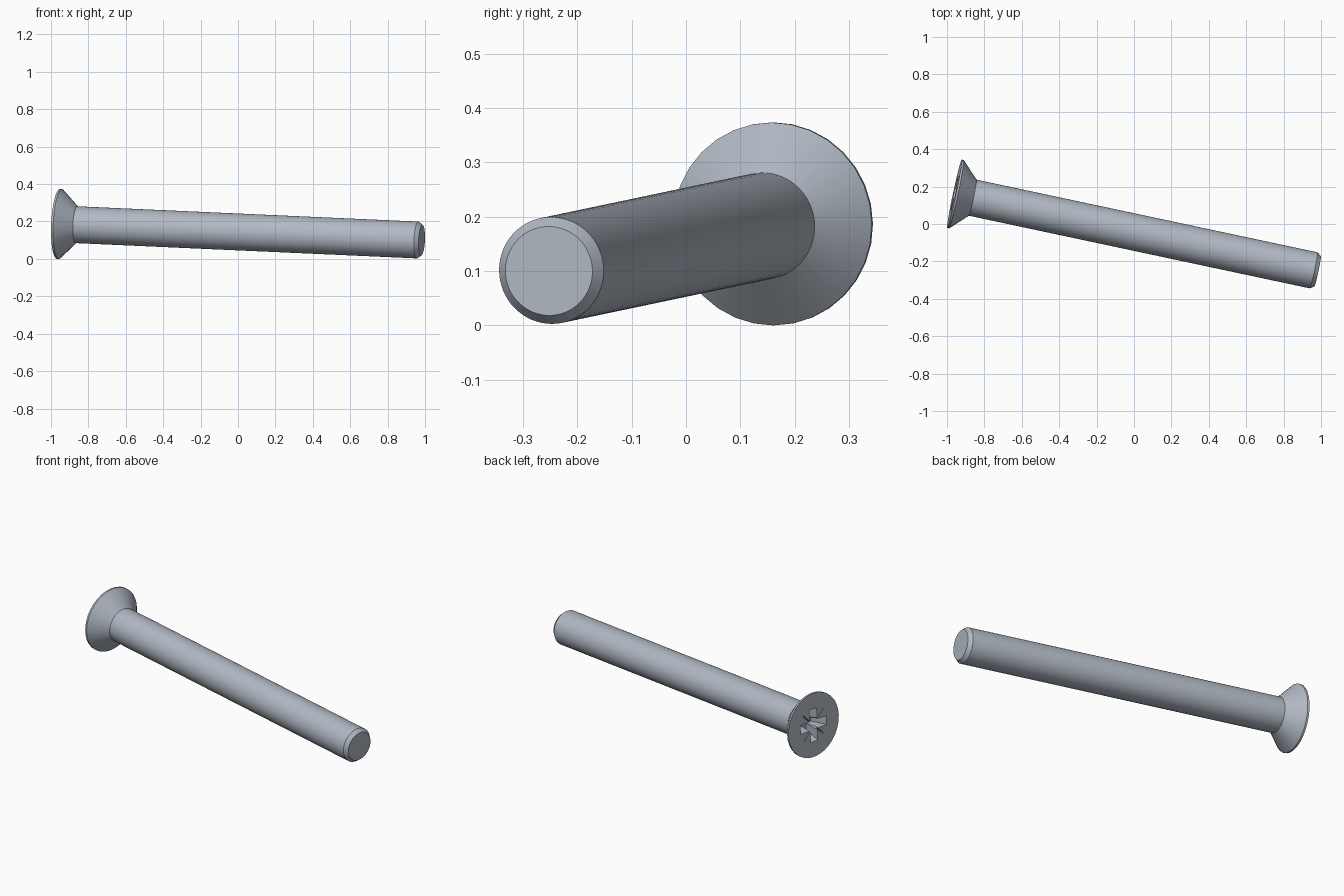
import bpy, bmesh, math
from mathutils import Matrix, Vector

if "Cube" in bpy.data.objects:
    bpy.data.objects.remove(bpy.data.objects["Cube"])

steel = bpy.data.materials.new("steel")
steel.use_nodes = True
COLOUR = (0.44, 0.485, 0.55, 1)
steel.diffuse_color = COLOUR
steel.node_tree.nodes["Principled BSDF"].inputs["Base Color"].default_value = COLOUR

# Screw axis runs from the head face to the tip
HEAD = Vector((-0.96, 0.1615, 0.187))
TIP = Vector((0.9825, -0.2525, 0.1))
LENGTH = (TIP - HEAD).length
axis = (TIP - HEAD).normalized()
up = (Vector((0, 0, 1)) - axis * axis.z).normalized()
side = up.cross(axis)
PLACE = Matrix.Translation(HEAD) @ Matrix((side, up, axis)).transposed().to_4x4()

HEAD_R, SHAFT_R, TIP_R = 0.187, 0.0985, 0.082
RIM, NECK, CHAMFER = 0.011, 0.1, 0.022


def add_object(name, bm):
    bmesh.ops.recalc_face_normals(bm, faces=bm.faces)
    mesh = bpy.data.meshes.new(name)
    bm.to_mesh(mesh)
    bm.free()
    mesh.materials.append(steel)
    ob = bpy.data.objects.new(name, mesh)
    bpy.context.collection.objects.link(ob)
    ob.matrix_world = PLACE
    return ob


def loft(bm, rings):
    """Skin closed rings of points and cap both ends."""
    loops = [[bm.verts.new(p) for p in ring] for ring in rings]
    n = len(loops[0])
    for a, b in zip(loops, loops[1:]):
        for i in range(n):
            j = (i + 1) % n
            bm.faces.new((a[i], a[j], b[j], b[i]))
    bm.faces.new(loops[0][::-1])
    bm.faces.new(loops[-1])


def circle(r, z, n):
    return [(r * math.cos(math.tau * i / n), r * math.sin(math.tau * i / n), z)
            for i in range(n)]


def lathe(name, profile, n):
    bm = bmesh.new()
    loft(bm, [circle(r, z, n) for r, z in profile])
    return add_object(name, bm)


def slot(name, top, bottom, depth, angle):
    """Tapered cutter; top and bottom are (half length, half width)."""
    bm = bmesh.new()
    rings = []
    for (x, y), z in ((top, -0.01), (bottom, depth)):
        rings.append([(-x, -y, z), (x, -y, z), (x, y, z), (-x, y, z)])
    loft(bm, rings)
    bmesh.ops.rotate(bm, verts=bm.verts, matrix=Matrix.Rotation(angle, 3, 'Z'))
    return add_object(name, bm)


# Countersunk head and chamfered shaft
head = lathe("countersunk_head", [(HEAD_R, 0), (HEAD_R, RIM), (SHAFT_R, NECK)], 32)
shaft = lathe("shaft", [(SHAFT_R, NECK), (SHAFT_R, LENGTH - CHAMFER), (TIP_R, LENGTH)], 64)

# Cross recess: two wide slots, a central pocket and two fine diagonal marks
cutters = []
for k in range(2):
    cutters.append(slot("cross_cutter", (0.1, 0.027), (0.06, 0.02), 0.085, k * math.pi / 2))
    cutters.append(slot("mark_cutter", (0.115, 0.004), (0.09, 0.002), 0.012,
                        math.pi / 4 + k * math.pi / 2))
cutters.append(slot("pocket_cutter", (0.045, 0.045), (0.03, 0.03), 0.08, math.pi / 4))

bpy.context.view_layer.objects.active = head
for cutter in cutters:
    cutter.hide_render = True
    mod = head.modifiers.new("recess", 'BOOLEAN')
    mod.operation = 'DIFFERENCE'
    mod.solver = 'EXACT'
    mod.object = cutter
    bpy.ops.object.modifier_apply(modifier=mod.name)
    bpy.data.objects.remove(cutter)

# Smooth round surfaces, keep edges crisp
bpy.ops.object.select_all(action='DESELECT')
for ob in (head, shaft):
    ob.select_set(True)
bpy.ops.object.shade_smooth_by_angle(angle=math.radians(25))
